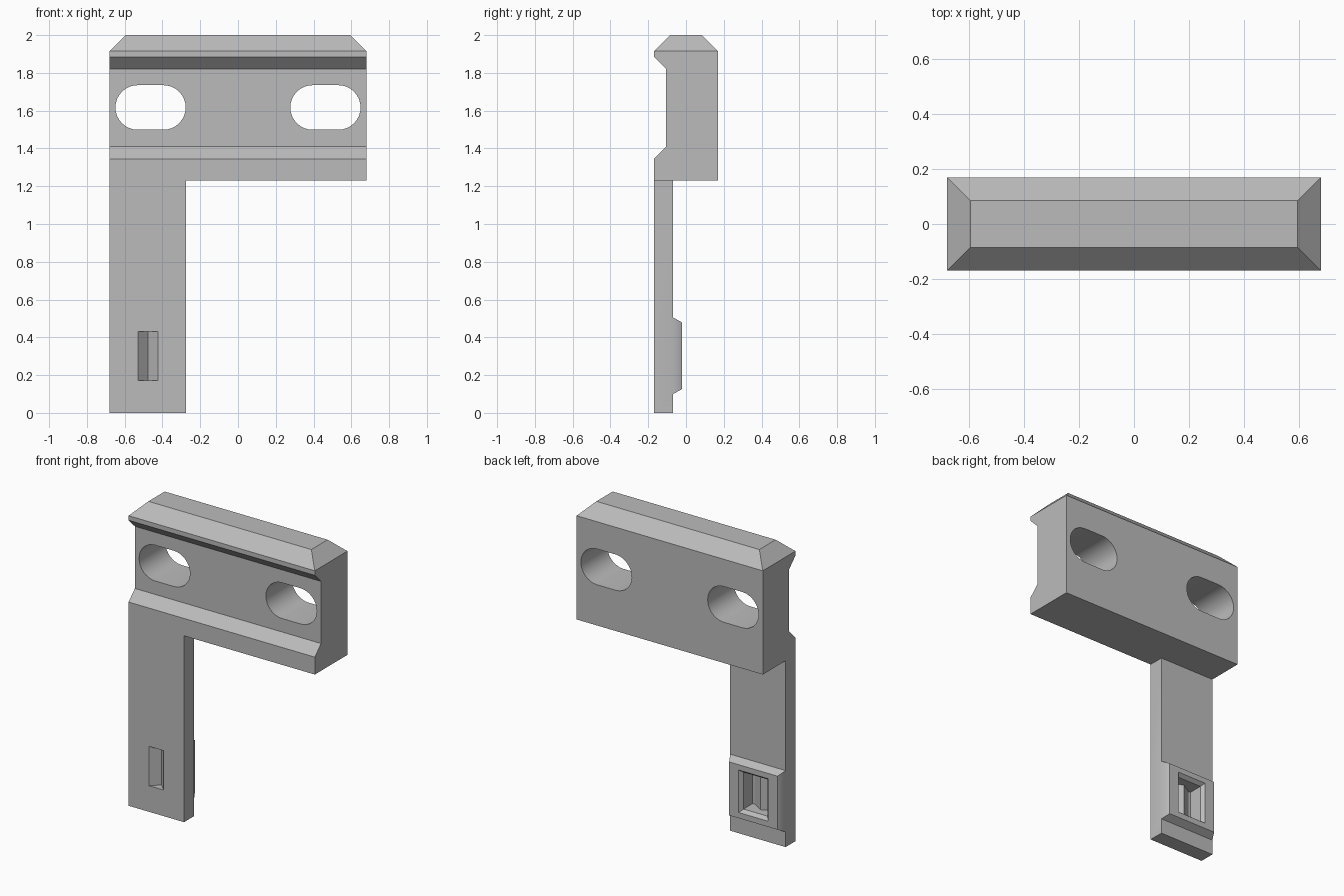
import bpy, bmesh, math
from mathutils import Vector

cube = bpy.data.objects.get("Cube")
if cube:
    bpy.data.objects.remove(cube, do_unlink=True)

grey = bpy.data.materials.new("plain grey")
grey.use_nodes = True
color = (0.5, 0.5, 0.5, 1)
grey.diffuse_color = color
grey.node_tree.nodes["Principled BSDF"].inputs["Base Color"].default_value = color


def prism(profile, axis, lo, hi):
    """Extrude a 2D profile along one axis."""
    bm = bmesh.new()

    def ring(t):
        return [bm.verts.new(p[:axis] + (t,) + p[axis:]) for p in profile]

    a, b = ring(lo), ring(hi)
    n = len(profile)
    bm.faces.new(a)
    bm.faces.new(b)
    for i in range(n):
        j = (i + 1) % n
        bm.faces.new((a[i], a[j], b[j], b[i]))
    bmesh.ops.recalc_face_normals(bm, faces=bm.faces)
    return bm


def raise_face(bm, face, direction, height, inset):
    """Extrude a rectangular face into a tapered step."""
    center = face.calc_center_median()
    result = bmesh.ops.extrude_discrete_faces(bm, faces=[face])
    for v in result["faces"][0].verts:
        for k in range(3):
            offset = v.co[k] - center[k]
            if abs(offset) > 0.001:
                v.co[k] -= math.copysign(inset, offset)
        v.co += Vector(direction) * height


def make(name, bm):
    mesh = bpy.data.meshes.new(name)
    bm.to_mesh(mesh)
    bm.free()
    mesh.materials.append(grey)
    obj = bpy.data.objects.new(name, mesh)
    bpy.context.collection.objects.link(obj)
    return obj


def cut(obj, bm):
    cutter = make("cutter", bm)
    cutter.hide_render = True
    mod = obj.modifiers.new("cut", "BOOLEAN")
    mod.operation = "DIFFERENCE"
    mod.solver = "EXACT"
    mod.object = cutter
    bpy.ops.object.select_all(action="DESELECT")
    obj.select_set(True)
    bpy.context.view_layer.objects.active = obj
    bpy.ops.object.modifier_apply(modifier=mod.name)
    bpy.data.objects.remove(cutter, do_unlink=True)


def finish(obj):
    bpy.ops.object.select_all(action="DESELECT")
    obj.select_set(True)
    bpy.context.view_layer.objects.active = obj
    bpy.ops.object.shade_smooth_by_angle(angle=math.radians(30))


# Mounting block: grooved front, chamfered top
side = [(-.17, 1.23), (.17, 1.23), (.17, 1.915), (-.17, 1.915),
        (-.17, 1.885), (-.105, 1.82), (-.105, 1.41), (-.17, 1.345)]
bm = prism(side, 0, -.68, .68)
bm.faces.ensure_lookup_table()
top = max(bm.faces, key=lambda f: f.calc_center_median().z)
raise_face(bm, top, (0, 0, 1), .085, .085)
block = make("mounting_block", bm)

# Two long screw slots
radius, half, steps = .118, .068, 16
for x in (-.463, .463):
    slot = []
    for sign in (1, -1):
        for i in range(steps + 1):
            a = math.pi * (i / steps - .5)
            slot.append((x + sign * (half + radius * math.cos(a)),
                         1.617 + sign * radius * math.sin(a)))
    cut(block, prism(slot, 1, -.5, .5))
finish(block)

# Leg with a tapered pad on its back
left, right, back, mid = -.68, -.275, -.068, -.477
bm = prism([(left, -.17), (right, -.17), (right, back), (left, back)], 2, 0, 1.23)
for z in (.1, .505):
    geom = bm.verts[:] + bm.edges[:] + bm.faces[:]
    bmesh.ops.bisect_plane(bm, geom=geom, plane_co=(0, 0, z), plane_no=(0, 0, 1))
pad = next(f for f in bm.faces if f.normal.y > .9
           and abs(f.calc_center_median().z - .3) < .05)
raise_face(bm, pad, (0, 1, 0), .047, .026)
leg = make("leg", bm)

# Notch in the front of the leg
cut(leg, prism([(mid - .053, -.17), (mid - .053, -.2), (mid + .053, -.2),
                (mid + .053, -.17), (mid, -.117)], 2, .172, .432))

# Flared pocket in the back, with a ridge behind the notch
w = .088
cut(leg, prism([(mid - w, 0), (mid - w, -.14), (mid - .072, -.14), (mid, -.095),
                (mid + .072, -.14), (mid + w, -.14), (mid + w, 0)], 2, .182, .425))
flare = prism([(mid - w, .182), (mid + w, .182), (mid + w, .425), (mid - w, .425)],
              1, -.045, 0)
for v in flare.verts:
    if v.co.y > -.01:
        v.co.x += math.copysign(.035, v.co.x - mid)
        v.co.z += math.copysign(.035, v.co.z - .3)
cut(leg, flare)
finish(leg)
